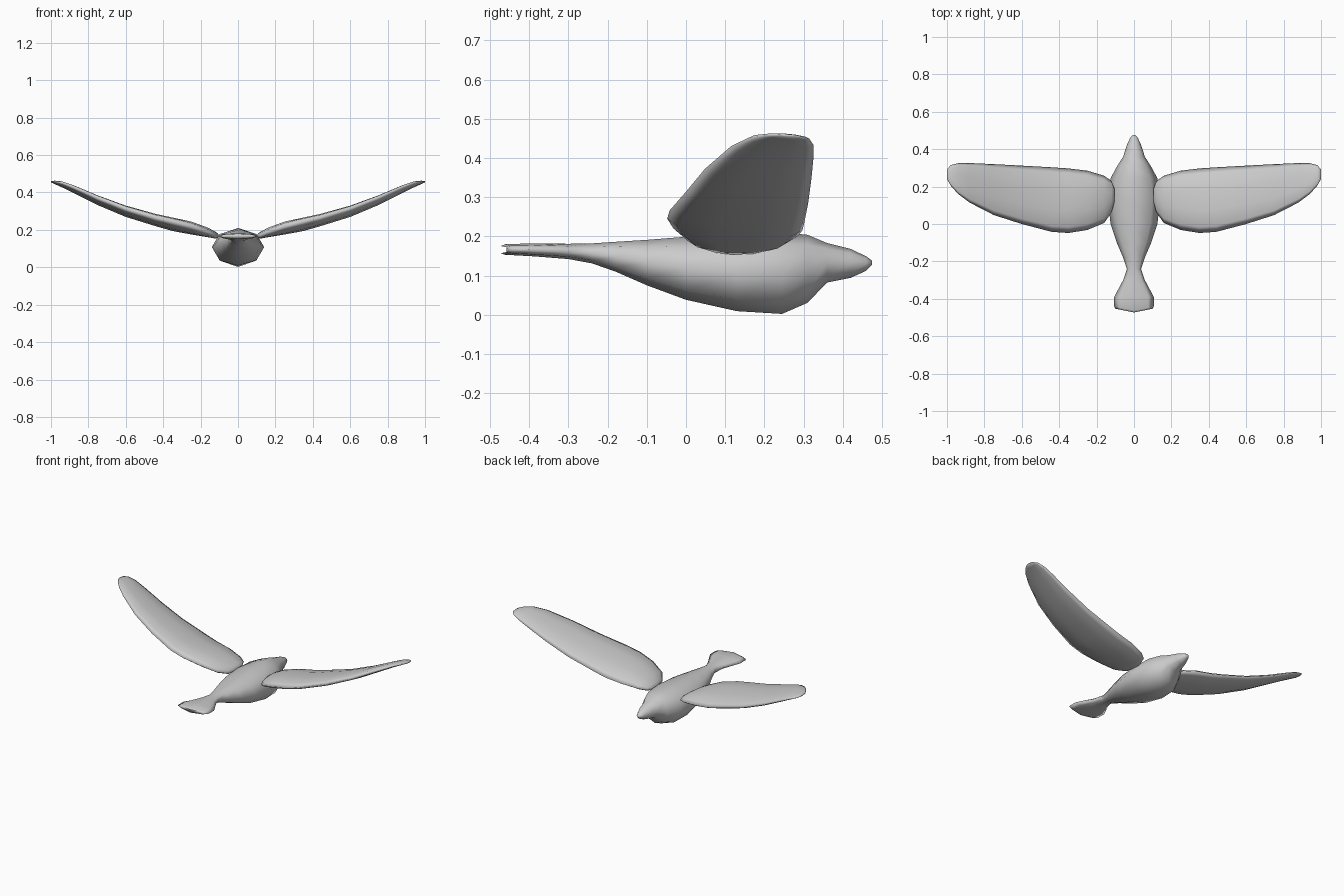
import bpy, bmesh
from math import cos, sin, pi


def loft(name, rings):
    """Skin a list of equal-length rings and cap both ends."""
    bm = bmesh.new()
    loops = [[bm.verts.new(p) for p in ring] for ring in rings]
    n = len(loops[0])
    for a, b in zip(loops, loops[1:]):
        for i in range(n):
            j = (i + 1) % n
            bm.faces.new((a[i], a[j], b[j], b[i]))
    bm.faces.new(loops[0])
    bm.faces.new(loops[-1])
    bmesh.ops.recalc_face_normals(bm, faces=bm.faces[:])
    mesh = bpy.data.meshes.new(name)
    bm.to_mesh(mesh)
    bm.free()
    for p in mesh.polygons:
        p.use_smooth = True
    obj = bpy.data.objects.new(name, mesh)
    bpy.context.collection.objects.link(obj)
    return obj


# Body from tail to beak: y, half width, bottom z, top z
body = [
    (-0.473, 0.100, 0.157, 0.175), (-0.462, 0.106, 0.153, 0.180),
    (-0.39, 0.106, 0.149, 0.182), (-0.30, 0.058, 0.142, 0.181),
    (-0.24, 0.038, 0.131, 0.182), (-0.18, 0.058, 0.110, 0.186),
    (-0.10, 0.092, 0.075, 0.191), (0.00, 0.125, 0.038, 0.199),
    (0.13, 0.140, 0.009, 0.207), (0.245, 0.125, 0.002, 0.210),
    (0.31, 0.090, 0.030, 0.204), (0.36, 0.058, 0.082, 0.183),
    (0.42, 0.039, 0.094, 0.168), (0.46, 0.021, 0.112, 0.149),
    (0.475, 0.008, 0.127, 0.138),
]
rings = []
for y, w, lo, hi in body:
    ring = []
    for k in range(8):
        a = k * pi / 4
        x = w * cos(a)
        # the tail's end sweeps back to a shallow point
        dy = 0.2 * abs(x) if y < -0.45 else 0
        ring.append((x, y + dy, (lo + hi) / 2 + (hi - lo) / 2 * sin(a)))
    rings.append(ring)
loft("body", rings)

# Wing from root to tip: x, trailing y, leading y, trailing z, leading z, half thickness
wing = [
    (0.103, 0.125, 0.185, 0.167, 0.170, 0.008), (0.12, 0.060, 0.230, 0.168, 0.175, 0.018),
    (0.16, 0.005, 0.258, 0.188, 0.184, 0.026), (0.25, -0.032, 0.285, 0.220, 0.200, 0.033),
    (0.35, -0.048, 0.297, 0.245, 0.215, 0.033), (0.44, -0.042, 0.303, 0.266, 0.239, 0.030),
    (0.60, 0.000, 0.312, 0.314, 0.285, 0.027), (0.75, 0.048, 0.320, 0.372, 0.345, 0.023),
    (0.88, 0.115, 0.326, 0.430, 0.406, 0.018), (0.94, 0.160, 0.325, 0.452, 0.434, 0.014),
    (0.98, 0.205, 0.315, 0.459, 0.449, 0.008), (1.0, 0.240, 0.292, 0.459, 0.455, 0.003),
]
for side, label in ((1, "right"), (-1, "left")):
    rings = []
    for x, y0, y1, z0, z1, t in wing:
        ring = []
        for k in range(10):
            a = k * pi / 5
            f = (1 + cos(a)) / 2
            ring.append((side * x, y0 + (y1 - y0) * f, z0 + (z1 - z0) * f + t * sin(a)))
        rings.append(ring)
    loft(label + "_wing", rings)
